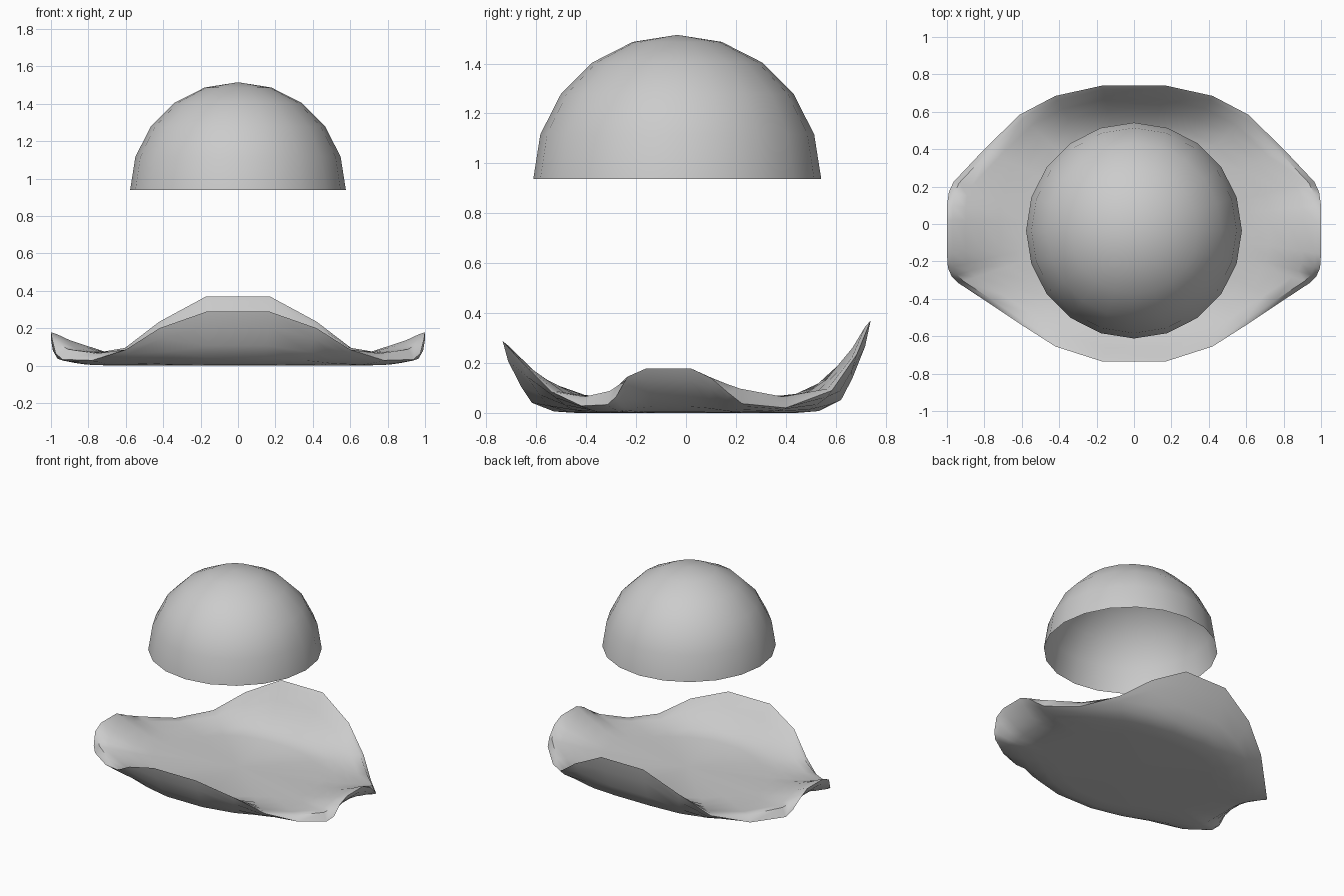
import bpy, bmesh, math

if "Cube" in bpy.data.objects:
    bpy.data.objects.remove(bpy.data.objects["Cube"])


def finish(bm, name, angle):
    bmesh.ops.recalc_face_normals(bm, faces=bm.faces)
    me = bpy.data.meshes.new(name)
    bm.to_mesh(me)
    bm.free()
    ob = bpy.data.objects.new(name, me)
    bpy.context.collection.objects.link(ob)
    bpy.ops.object.select_all(action='DESELECT')
    ob.select_set(True)
    bpy.context.view_layer.objects.active = ob
    bpy.ops.object.shade_smooth_by_angle(angle=math.radians(angle))
    return ob


def bridge(bm, a, b):
    n = len(a)
    for i in range(n):
        j = (i + 1) % n
        bm.faces.new((a[i], a[j], b[j], b[i]))


def fan(bm, ring, z, y=0.0):
    c = bm.verts.new((0, y, z))
    for i in range(len(ring)):
        bm.faces.new((ring[i], ring[(i + 1) % len(ring)], c))


# Dome: open half sphere, 20 sides
R, CY, BASE, SIDES = 0.577, -0.035, 0.938, 20
bm = bmesh.new()
rings = []
for k in range(5):
    e = math.radians(18 * k)
    rings.append([bm.verts.new((R * math.cos(e) * math.cos(math.tau * i / SIDES),
                                CY + R * math.cos(e) * math.sin(math.tau * i / SIDES),
                                BASE + R * math.sin(e))) for i in range(SIDES)])
for a, b in zip(rings, rings[1:]):
    bridge(bm, a, b)
fan(bm, rings[-1], BASE + R, CY)
finish(bm, "dome", 60)

# Curled brim: right half of the rim from front to back, mirrored to the left.
# Each point is x, y, rim height, height of the upper surface just inside the rim
half = [(.17, -.735, .288, .288), (.42, -.655, .20, .20), (.60, -.54, .085, .09),
        (.78, -.42, .028, .065), (.94, -.315, .033, .09), (.975, -.28, .065, .115),
        (.995, -.235, .145, .15), (1, -.16, .178, .178), (1, .02, .178, .178),
        (1, .10, .14, .15), (.99, .17, .08, .12), (.965, .225, .037, .10),
        (.80, .40, .02, .065), (.61, .585, .09, .10), (.42, .685, .235, .235),
        (.17, .74, .37, .37)]
rim = half + [(-x, *rest) for x, *rest in reversed(half)]
THICK = 0.062
under = [(.97, .72), (.9, .37), (.84, .14), (.72, .02), (.6, 0)]
upper = [(.97, .92), (.9, .64), (.82, .41), (.72, .13), (.6, 0)]

bm = bmesh.new()
edge = [bm.verts.new(p[:3]) for p in rim]

# Underside
prev = edge
for s, f in under:
    ring = [bm.verts.new((x * s, y * s, z * f)) for x, y, z, c in rim]
    bridge(bm, prev, ring)
    prev = ring
fan(bm, prev, 0)

# Upper surface
prev = edge
for s, g in upper:
    ring = [bm.verts.new((x * s, y * s, THICK + (c - THICK) * g)) for x, y, z, c in rim]
    bridge(bm, prev, ring)
    prev = ring
fan(bm, prev, THICK)
finish(bm, "curled_brim", 60)
